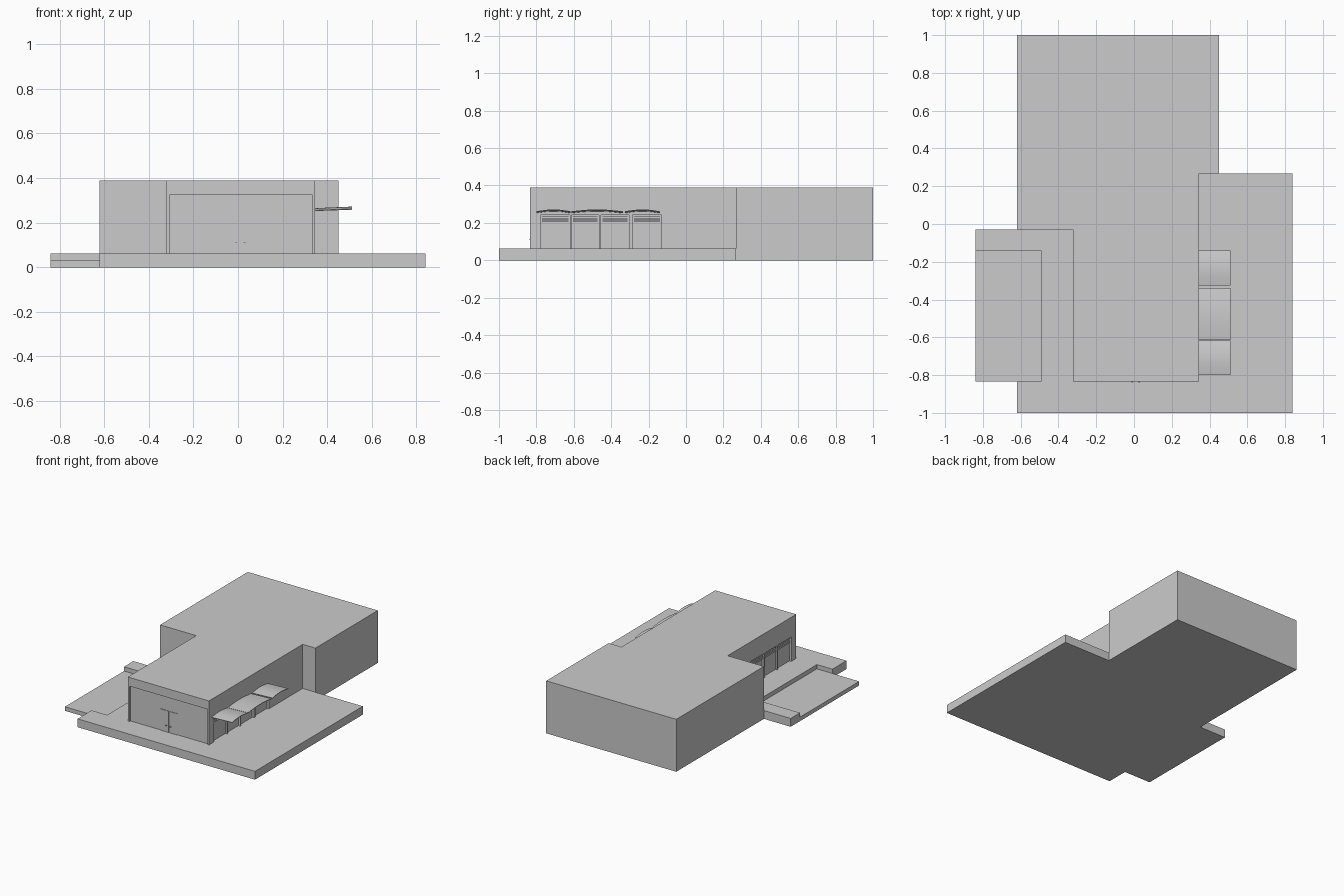
import bpy, bmesh, math

if "Cube" in bpy.data.objects:
    bpy.data.objects.remove(bpy.data.objects["Cube"])

DECK, ROOF = 0.062, 0.39
XL, XR, YF = -0.322, 0.345, -0.835     # front wing walls


def prism(name, outline, z0, z1):
    bm = bmesh.new()
    low = [bm.verts.new((x, y, z0)) for x, y in outline]
    face = bm.faces.new(low)
    ext = bmesh.ops.extrude_face_region(bm, geom=[face])
    for v in ext["geom"]:
        if isinstance(v, bmesh.types.BMVert):
            v.co.z = z1
    bmesh.ops.recalc_face_normals(bm, faces=bm.faces)
    me = bpy.data.meshes.new(name)
    bm.to_mesh(me)
    bm.free()
    ob = bpy.data.objects.new(name, me)
    bpy.context.collection.objects.link(ob)
    return ob


def box(name, x0, x1, y0, y1, z0, z1):
    return prism(name, [(x0, y0), (x1, y0), (x1, y1), (x0, y1)], z0, z1)


def combine(target, other, mode):
    mod = target.modifiers.new("bool", 'BOOLEAN')
    mod.operation, mod.object, mod.solver = mode, other, 'EXACT'
    bpy.context.view_layer.objects.active = target
    bpy.ops.object.modifier_apply(modifier=mod.name)
    bpy.data.objects.remove(other)


# Building: narrow front wing and wide rear block
house = prism("house", [(XL, YF), (XR, YF), (XR, 0.267), (0.45, 0.267), (0.45, 1),
                        (-0.62, 1), (-0.62, -0.03), (XL, -0.03)], 0, ROOF)

# Recessed shop front and side windows
combine(house, box("front_cut", -0.308, 0.333, -0.9, YF + 0.012, 0.03, 0.325), 'DIFFERENCE')
bays = [(-0.777, -0.620), (-0.611, -0.466), (-0.455, -0.304), (-0.285, -0.131)]
for wall, side in ((XR, 1), (XL, -1)):
    for y0, y1 in bays:
        xs = sorted((wall - side * 0.015, wall + side * 0.05))
        combine(house, box("window_cut", *xs, y0, y1, 0.03, 0.243), 'DIFFERENCE')

# Terrace around the building, with lowered pool on the left
terrace = prism("terrace", [(-0.62, -1), (0.84, -1), (0.84, 0.267), (0.45, 0.267), (0.4, 0.4),
                            (0, 0.4), (-0.5, 0.2), (-0.62, -0.03), (-0.84, -0.03),
                            (-0.84, -0.835), (-0.62, -0.835)], 0, DECK)
combine(terrace, prism("pool_cut", [(-0.9, -0.14), (-0.9, -0.9), (-0.62, -0.9), (-0.62, -0.835),
                                    (-0.492, -0.835), (-0.492, -0.14)], 0.03, 0.2), 'DIFFERENCE')
combine(house, terrace, 'UNION')

# Louvre slats at the head of each side window
for wall, side in ((XR, 1), (XL, -1)):
    for y0, y1 in bays:
        for k in range(4):
            z = 0.204 + k * 0.010
            xs = sorted((wall - side * 0.013, wall - side * 0.003))
            box("window_slat", *xs, y0 + 0.008, y1 - 0.008, z, z + 0.003)

# Arched awnings over the right-hand windows
for y0, y1 in ((-0.80, -0.617), (-0.613, -0.338), (-0.326, -0.14)):
    n = 12
    bm = bmesh.new()
    rings = []
    for i in range(n + 1):
        t = i / n
        y = y0 + (y1 - y0) * t
        h = 0.010 * math.sin(math.pi * t)
        rings.append([bm.verts.new(c) for c in (
            (XR, y, 0.252 + h), (0.512, y, 0.258 + h), (0.512, y, 0.262 + h), (XR, y, 0.255 + h))])
    for a, b in zip(rings, rings[1:]):
        for j in range(4):
            bm.faces.new((a[j], a[(j + 1) % 4], b[(j + 1) % 4], b[j]))
    bm.faces.new(rings[0])
    bm.faces.new(rings[-1])
    bmesh.ops.recalc_face_normals(bm, faces=bm.faces)
    me = bpy.data.meshes.new("awning")
    bm.to_mesh(me)
    bm.free()
    ob = bpy.data.objects.new("awning", me)
    bpy.context.collection.objects.link(ob)
    bpy.ops.object.select_all(action='DESELECT')
    ob.select_set(True)
    bpy.context.view_layer.objects.active = ob
    bpy.ops.object.shade_smooth_by_angle(angle=math.radians(30))

# Double entrance door with handles
for x0, x1, hx in ((-0.06, 0.009, -0.008), (0.012, 0.08, 0.029)):
    box("door_leaf", x0, x1, -0.827, -0.822, DECK, 0.22)
    box("door_handle", hx - 0.004, hx + 0.004, -0.840, -0.826, 0.11, 0.114)
